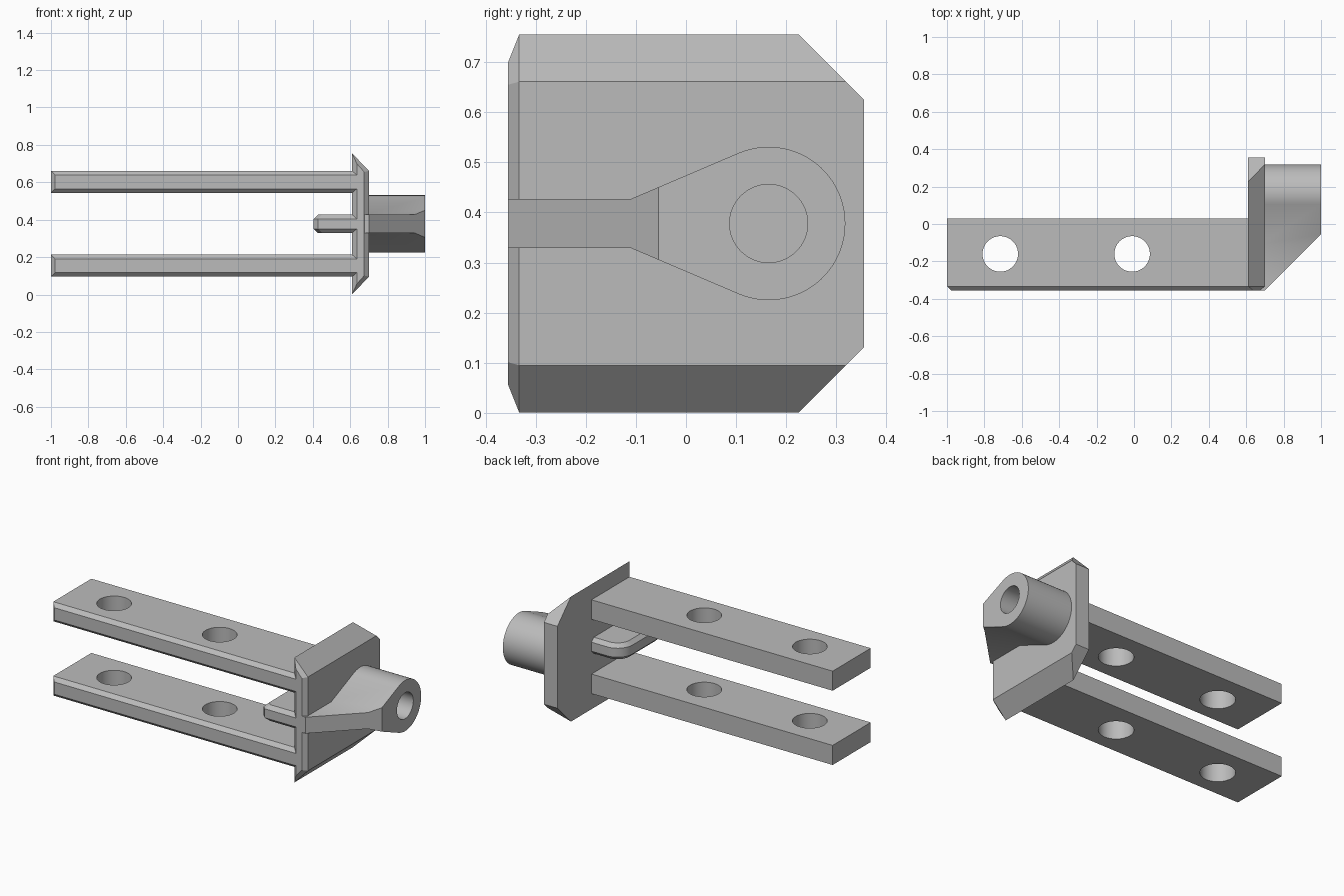
import bpy, bmesh, math
from mathutils import Vector

cube = bpy.data.objects.get("Cube")
if cube:
    bpy.data.objects.remove(cube)

GREY = (0.5, 0.5, 0.5, 1)
grey = bpy.data.materials.new("plain_grey")
grey.use_nodes = True
grey.diffuse_color = GREY
grey.node_tree.nodes["Principled BSDF"].inputs["Base Color"].default_value = GREY

MID = 0.378                      # height of the symmetry plane
FRONT, BEVEL = -0.355, 0.022     # front face and its edge chamfer
ARM_BACK = 0.03


def loft(name, rings, cuts=()):
    """Skin matching rings, cap both ends, then slice by (point, outward normal) planes."""
    bm = bmesh.new()
    loops = [[bm.verts.new(p) for p in ring] for ring in rings]
    n = len(loops[0])
    for a, b in zip(loops, loops[1:]):
        for i in range(n):
            j = (i + 1) % n
            bm.faces.new((a[i], a[j], b[j], b[i]))
    bm.faces.new(loops[0])
    bm.faces.new(loops[-1])
    for point, normal in cuts:
        geom = bm.verts[:] + bm.edges[:] + bm.faces[:]
        cut = bmesh.ops.bisect_plane(bm, geom=geom, plane_co=point,
                                     plane_no=Vector(normal).normalized(), clear_outer=True)
        edges = [e for e in cut["geom_cut"] if isinstance(e, bmesh.types.BMEdge)]
        bmesh.ops.contextual_create(bm, geom=edges)
    bmesh.ops.recalc_face_normals(bm, faces=bm.faces[:])
    mesh = bpy.data.meshes.new(name)
    bm.to_mesh(mesh)
    bm.free()
    mesh.materials.append(grey)
    obj = bpy.data.objects.new(name, mesh)
    bpy.context.collection.objects.link(obj)
    return obj


def activate(obj):
    bpy.ops.object.select_all(action="DESELECT")
    obj.select_set(True)
    bpy.context.view_layer.objects.active = obj


def smooth(obj):
    activate(obj)
    bpy.ops.object.shade_smooth_by_angle(angle=math.radians(25))


def drill(obj, centre, radius, depth, rotation=(0, 0, 0)):
    """Bore a round hole, then discard the cutter."""
    bpy.ops.mesh.primitive_cylinder_add(vertices=64, radius=radius, depth=depth,
                                        location=centre, rotation=rotation)
    cutter = bpy.context.object
    cutter.hide_render = True
    cutter.data.materials.append(grey)
    mod = obj.modifiers.new("hole", "BOOLEAN")
    mod.operation, mod.solver, mod.object = "DIFFERENCE", "EXACT", cutter
    activate(obj)
    bpy.ops.object.modifier_apply(modifier=mod.name)
    bpy.data.objects.remove(cutter)


# Flange plate: tapered section with chamfered front and clipped rear corners
def plate_ring(y, left, right, tall, short):
    return [(left, y, MID - tall), (right, y, MID - short),
            (right, y, MID + short), (left, y, MID + tall)]


loft("flange_plate",
     [plate_ring(FRONT, 0.635, 0.675, 0.322, 0.277),
      plate_ring(FRONT + BEVEL, 0.61, 0.70, 0.377, 0.283),
      plate_ring(0.355, 0.61, 0.70, 0.377, 0.283)],
     [((0, 0.355, MID + s * 0.247), (0, 1, s)) for s in (1, -1)])


# Two flat arms with a pair of round holes each
def arm_ring(y, z, inset):
    half = 0.059 - inset
    return [(-1 + inset, y, z - half), (0.635, y, z - half),
            (0.635, y, z + half), (-1 + inset, y, z + half)]


for name, z in (("lower_arm", MID - 0.224), ("upper_arm", MID + 0.224)):
    arm = loft(name, [arm_ring(FRONT, z, BEVEL), arm_ring(FRONT + BEVEL, z, 0),
                      arm_ring(ARM_BACK, z, 0)])
    for x in (-0.715, -0.01):
        drill(arm, (x, -0.16, z), 0.095, 0.4)
    smooth(arm)


# Short tongue between the arms, with one rounded corner and chamfered rims
def tongue_ring(z, inset):
    left, front, back = 0.405 + inset, FRONT + inset, ARM_BACK - inset
    r = 0.1 - inset
    pts = [(0.635, front, z), (left + BEVEL, front, z), (left, front + BEVEL, z)]
    for i in range(13):
        a = math.pi - i / 12 * math.pi / 2
        pts.append((left + r + r * math.cos(a), back - r + r * math.sin(a), z))
    return pts + [(0.635, back, z)]


tongue = loft("centre_tongue", [tongue_ring(MID + h, d) for h, d in
              ((-0.049, BEVEL), (-0.027, 0), (0.027, 0), (0.049, BEVEL))])
smooth(tongue)

# Boss: teardrop blending into a narrow rib, sliced off diagonally at the front
CY, R, RIB_Y, RIB_H = 0.165, 0.153, -0.11, 0.049
dy = RIB_Y - CY
tangent = math.atan2(RIB_H, dy) - math.acos(R / math.hypot(dy, RIB_H))
outline = [(FRONT, -RIB_H), (RIB_Y, -RIB_H)]
for i in range(49):
    a = -tangent + 2 * tangent * i / 48
    outline.append((CY + R * math.cos(a), R * math.sin(a)))
outline += [(RIB_Y, RIB_H), (FRONT, RIB_H)]

boss = loft("pivot_boss", [[(x, y, MID + h) for y, h in outline] for x in (0.675, 1.0)],
            [((0.70, FRONT, 0), (1, -1, 0))])
drill(boss, (0.90, CY, MID), 0.078, 0.4, (0, math.pi / 2, 0))
smooth(boss)
